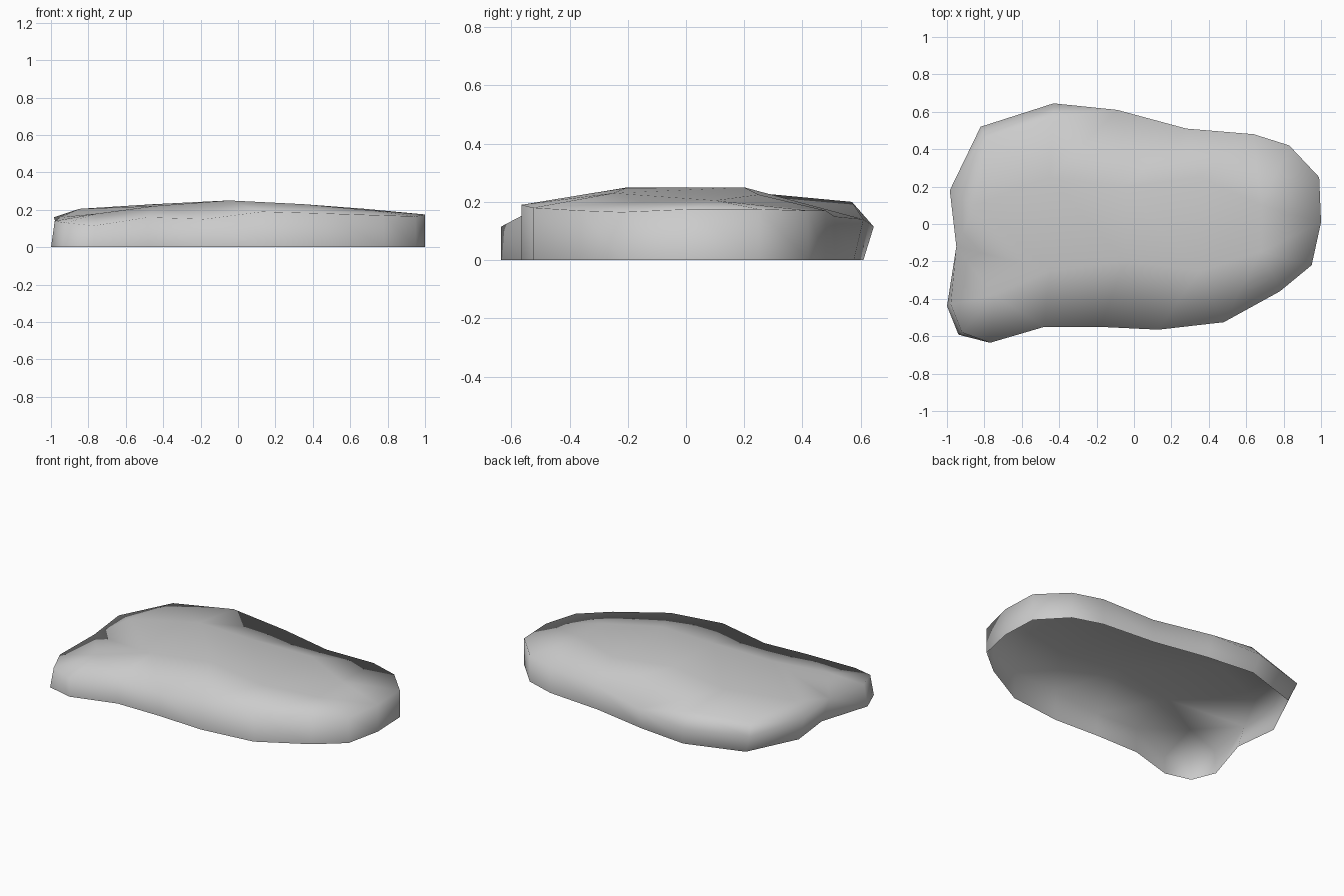
import bpy
import bmesh
from mathutils import Vector
from mathutils.geometry import delaunay_2d_cdt

# Remove only the default cube
default_cube = bpy.data.objects.get("Cube")
if default_cube:
    bpy.data.objects.remove(default_cube, do_unlink=True)


def make_material(name, colour):
    """One flat colour, shown in both viewport and render."""
    material = bpy.data.materials.new(name)
    material.use_nodes = True
    material.diffuse_color = colour
    shader = material.node_tree.nodes["Principled BSDF"]
    shader.inputs["Base Color"].default_value = colour
    shader.inputs["Roughness"].default_value = 0.9
    return material


# Rim of the stone, counter-clockwise, each point with its height
rim = [
    (1, .01, .175), (.99, .25, .175), (.83, .42, .17), (.64, .48, .17),
    (.28, .51, .15), (-.09, .61, .14), (-.43, .645, .115), (-.82, .52, .12),
    (-.985, .18, .16), (-.95, -.12, .16), (-.98, -.43, .14),
    (-.92, -.58, .13), (-.77, -.635, .115), (-.48, -.55, .16),
    (-.18, -.55, .15), (.13, -.565, .19), (.48, -.525, .18),
    (.78, -.36, .17), (.95, -.22, .165),
]

# Shoulder and crown points that shape the low dome
crown = [
    (-.43, .57, .2), (-.79, .46, .185), (-.85, .1, .205),
    (-.45, .25, .23), (-.45, -.25, .22), (-.75, -.38, .18),
    (-.05, .2, .25), (-.05, -.2, .25),
    (.35, .25, .225), (.35, -.25, .23), (.68, .1, .205), (.68, -.15, .2),
]


def wall_lean(x, y):
    """How far the foot of the wall sits in or out from the rim."""
    if x < 0 and y > -0.2:
        return 0.945        # undercut at the back and right
    if x < -0.9:
        return 1.02         # spread foot at the front corner
    return 1.0


def build_stone(name, material):
    bm = bmesh.new()
    count = len(rim)
    points = rim + crown

    # Dome: triangulate the crown inside the rim outline
    flat_points = [Vector(point[:2]) for point in points]
    outline = [list(range(count))]
    result = delaunay_2d_cdt(flat_points, [], outline, 1, 1e-5)
    corners, triangles, sources = result[0], result[2], result[3]
    top = []
    for corner, source in zip(corners, sources):
        height = points[source[0]][2]
        top.append(bm.verts.new((corner.x, corner.y, height)))
    for triangle in triangles:
        bm.faces.new([top[index] for index in triangle])

    # Side wall: drop the open edge of the dome to the ground
    feet = {}
    border = [edge for edge in bm.edges if edge.is_boundary]
    for edge in border:
        for vert in edge.verts:
            if vert not in feet:
                x, y, _ = vert.co
                lean = wall_lean(x, y)
                feet[vert] = bm.verts.new((x * lean, y * lean, 0))
    for edge in border:
        first, second = edge.verts
        bm.faces.new((first, second, feet[second], feet[first]))

    # The underside stays open; make the shell face outward
    bmesh.ops.recalc_face_normals(bm, faces=bm.faces[:])
    highest = max(bm.faces, key=lambda face: face.calc_center_median().z)
    if highest.normal.z < 0:
        bmesh.ops.reverse_faces(bm, faces=bm.faces[:])
    for face in bm.faces:
        face.smooth = True

    mesh = bpy.data.meshes.new(name)
    bm.to_mesh(mesh)
    bm.free()
    mesh.materials.append(material)
    stone = bpy.data.objects.new(name, mesh)
    bpy.context.collection.objects.link(stone)
    return stone


stone_grey = make_material("stone_grey", (0.6, 0.6, 0.6, 1.0))
build_stone("flat_stone", stone_grey)
